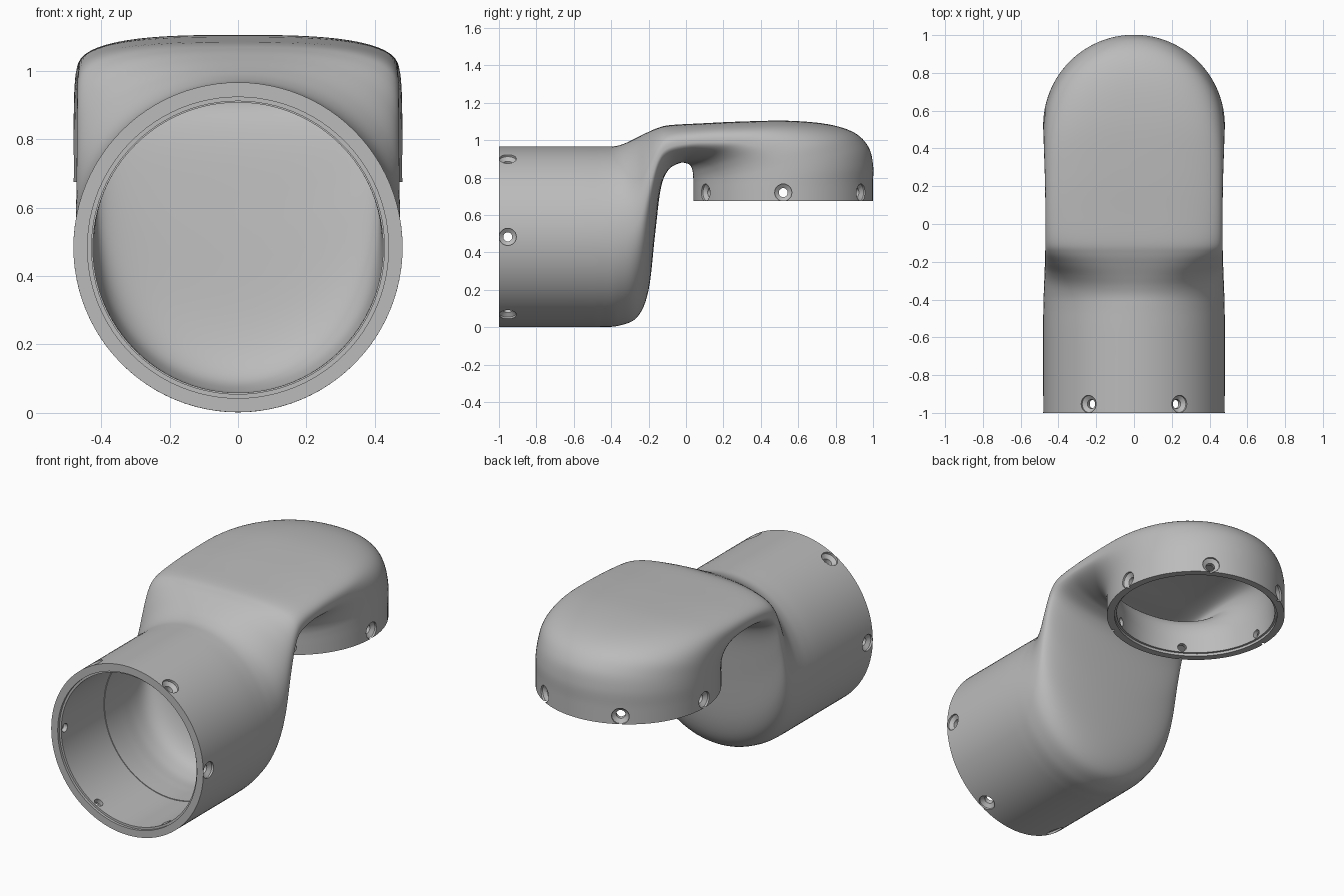
import bpy, bmesh, math
from mathutils import Vector, Matrix

if "Cube" in bpy.data.objects:
    bpy.data.objects.remove(bpy.data.objects["Cube"])

SEG = 96
R, CZ, CY = 0.481, 0.483, 0.52   # tube radius, front axis height, cap axis y
mat = bpy.data.materials.new("plain grey")
mat.diffuse_color = (0.5, 0.5, 0.5, 1)
mat.use_nodes = True
mat.node_tree.nodes["Principled BSDF"].inputs["Base Color"].default_value = mat.diffuse_color

# stations of the skin: top (y, z), bottom (y, z), half width, top squareness
stations = [
    (-1.00, .966, -1.00, .002, .481, 2.0),
    (-0.75, .966, -0.75, .002, .481, 2.0),
    (-0.55, .966, -0.55, .002, .481, 2.0),
    (-0.44, .966, -0.46, .002, .480, 2.0),
    (-0.38, .968, -0.36, .008, .478, 2.05),
    (-0.33, .982, -0.26, .055, .475, 2.15),
    (-0.28, 1.005, -0.20, .20, .473, 2.3),
    (-0.22, 1.035, -0.165, .50, .471, 2.5),
    (-0.16, 1.062, -0.135, .74, .470, 2.7),
    (-0.09, 1.080, -0.095, .84, .469, 2.9),
    (0.08, 1.090, -0.035, .877, .469, 3.0),
    (0.30, 1.100, 0.00, .877, .470, 3.0),
    (0.55, 1.104, 0.023, .865, .473, 2.8),
    (0.76, 1.085, 0.034, .84, .477, 2.4),
    (0.90, 1.040, 0.038, .81, .479, 2.15),
    (0.975, .965, 0.039, .785, .480, 2.0),
    (1.00, .87, 0.039, .76, .481, 2.0),
    (1.00, .77, 0.039, .72, .481, 2.0),
    (1.00, .675, 0.039, .675, .481, 2.0),
]


def spline(points, steps):
    out = []
    for i in range(len(points) - 1):
        a, b, c, d = (points[max(0, min(len(points) - 1, i + k))] for k in (-1, 0, 1, 2))
        for s in range(steps):
            t = s / steps
            out.append([0.5 * (2*q + (r - p)*t + (2*p - 5*q + 4*r - s2)*t*t
                               + (3*q - p - 3*r + s2)*t**3)
                        for p, q, r, s2 in zip(a, b, c, d)])
    return out + [list(points[-1])]


def ring(st, wall=0.0):
    ty, tz, by, bz, w, n = st
    top, bot = Vector((0, ty, tz)), Vector((0, by, bz))
    mid, half = (top + bot) / 2, (top - bot) / 2
    half = half * (1 - wall / half.length)
    pts = []
    for k in range(SEG):
        a = 2 * math.pi * k / SEG
        c, s = math.cos(a), math.sin(a)
        e = 2 / (n if c > 0 else 2)
        p = mid + half * math.copysign(abs(c) ** e, c)
        p.x = (w - wall) * math.copysign(abs(s) ** e, s)
        pts.append(p)
    return pts


def front_ring(y, r):
    return ring((y, CZ + r, y, CZ - r, r, 2))


def cap_ring(z, r):
    return ring((CY + r, z, CY - r, z, r, 2))


# hollow elbow shell: outer skin, cap bore, inner skin, front bore
dense = spline(stations, 6)
rings = [ring(s) for s in dense]
rings += [cap_ring(.675, .44), cap_ring(.69, .44), cap_ring(.69, .428), cap_ring(.74, .428)]
rings += [ring(s, .057) for s in reversed(dense) if s[0] > -0.6 and s[3] < 2 and
          not (s[0] > 0.9 and s[3] < .765)]
rings += [front_ring(-.6, .424), front_ring(-.6, .428), front_ring(-.985, .428),
          front_ring(-.985, .44), front_ring(-1, .44)]

bm = bmesh.new()
vr = [[bm.verts.new(p) for p in r] for r in rings]
for i, a in enumerate(vr):
    b = vr[(i + 1) % len(vr)]
    for k in range(SEG):
        j = (k + 1) % SEG
        bm.faces.new((a[k], a[j], b[j], b[k]))
bmesh.ops.recalc_face_normals(bm, faces=bm.faces)
me = bpy.data.meshes.new("elbow_shell")
bm.to_mesh(me)
bm.free()
shell = bpy.data.objects.new("elbow_shell", me)
bpy.context.collection.objects.link(shell)
me.materials.append(mat)

# countersunk screw holes, six around each open end
bm = bmesh.new()
profile = [(.024, -.09), (.024, -.028), (.046, -.012), (.046, .05)]   # radius, depth


def add_hole(pos, direction):
    m = Matrix.Translation(pos) @ direction.to_track_quat('Z', 'Y').to_matrix().to_4x4()
    n = 24
    loops = [[bm.verts.new(m @ Vector((r * math.cos(2*math.pi*k/n), r * math.sin(2*math.pi*k/n), z)))
              for k in range(n)] for r, z in profile]
    for a, b in zip(loops, loops[1:]):
        for k in range(n):
            j = (k + 1) % n
            bm.faces.new((a[k], a[j], b[j], b[k]))
    bm.faces.new(loops[0][::-1])
    bm.faces.new(loops[-1])


for k in range(6):
    c, s = math.cos(k * math.pi / 3), math.sin(k * math.pi / 3)
    add_hole(Vector((R * c, -.953, CZ + R * s)), Vector((c, 0, s)))
    add_hole(Vector((R * c, CY + R * s, .72)), Vector((c, s, 0)))
bmesh.ops.recalc_face_normals(bm, faces=bm.faces)
cm = bpy.data.meshes.new("screw_hole_cutter")
bm.to_mesh(cm)
bm.free()
cm.materials.append(mat)
cutter = bpy.data.objects.new("screw_hole_cutter", cm)
bpy.context.collection.objects.link(cutter)
cutter.hide_render = True

mod = shell.modifiers.new("screw_holes", 'BOOLEAN')
mod.operation = 'DIFFERENCE'
mod.solver = 'EXACT'
mod.object = cutter
bpy.context.view_layer.objects.active = shell
shell.select_set(True)
bpy.ops.object.modifier_apply(modifier=mod.name)
bpy.data.objects.remove(cutter)
bpy.ops.object.shade_smooth_by_angle(angle=math.radians(30))
